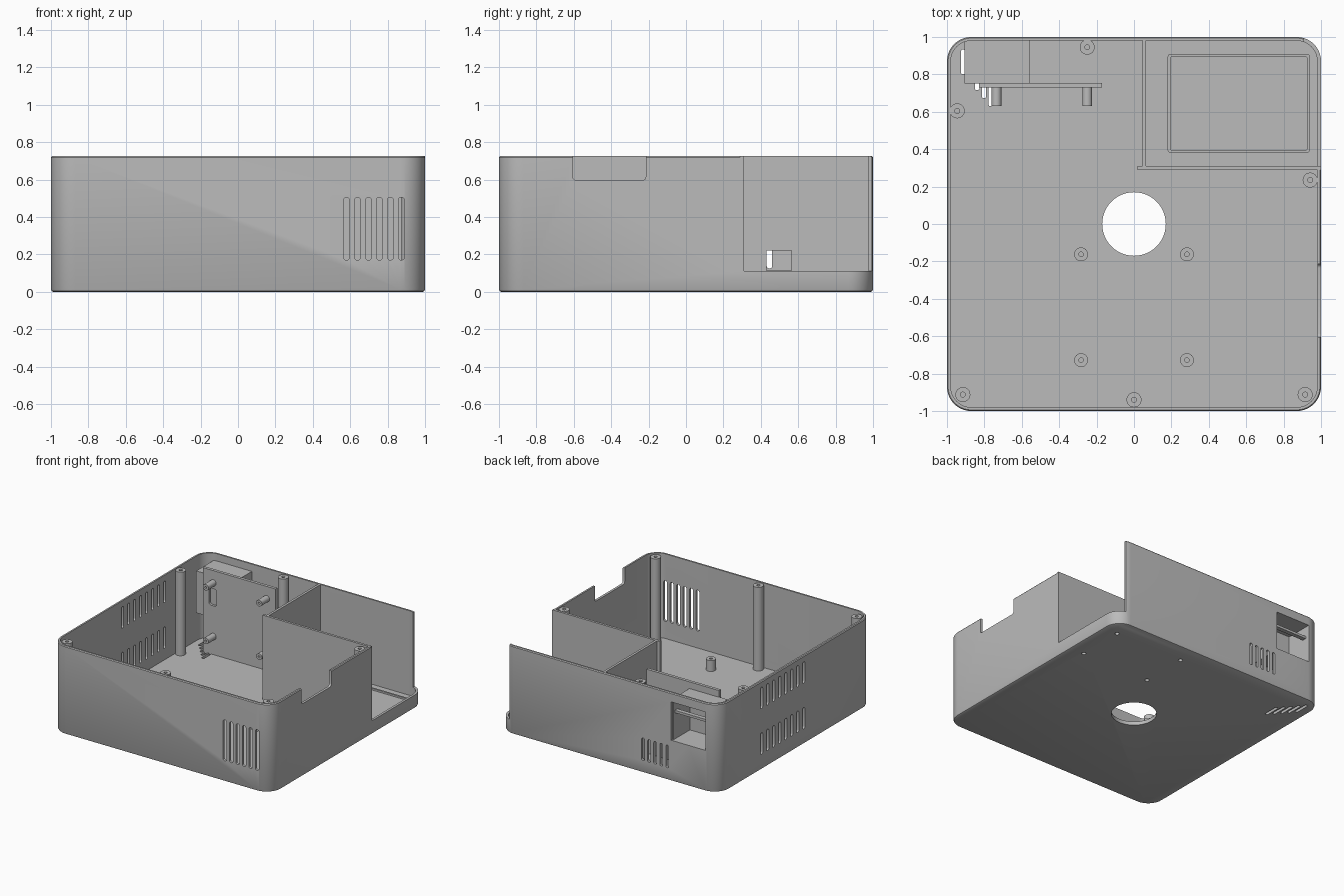
import bpy, bmesh, math
from mathutils import Vector

if "Cube" in bpy.data.objects:
    bpy.data.objects.remove(bpy.data.objects["Cube"])

grey = bpy.data.materials.new("plain grey")
grey.use_nodes = True
grey.diffuse_color = (0.5, 0.5, 0.5, 1)
grey.node_tree.nodes["Principled BSDF"].inputs["Base Color"].default_value = (0.5, 0.5, 0.5, 1)

H, FLOOR, WALL, R = 0.725, 0.03, 0.02, 0.13


def outline(a0, a1, b0, b1, r, seg=8):
    """Rounded rectangle as 2D points; r = 0 gives four corners."""
    if r <= 0:
        return [(a0, b0), (a1, b0), (a1, b1), (a0, b1)]
    pts = []
    corners = [(a1 - r, b1 - r), (a0 + r, b1 - r), (a0 + r, b0 + r), (a1 - r, b0 + r)]
    for k, (ca, cb) in enumerate(corners):
        for i in range(seg + 1):
            t = (k + i / seg) * math.pi / 2
            pts.append((ca + r * math.cos(t), cb + r * math.sin(t)))
    return pts


def circle(a, b, r, n=24):
    return [(a + r * math.cos(i * math.tau / n), b + r * math.sin(i * math.tau / n)) for i in range(n)]


def place(a, b, c, axis):
    return Vector({"x": (c, a, b), "y": (a, c, b), "z": (a, b, c)}[axis])


def loft(bm, rings, axis="z"):
    """Bridge (outline, depth) rings and cap both ends."""
    loops = [[bm.verts.new(place(a, b, d, axis)) for a, b in pts] for pts, d in rings]
    n = len(loops[0])
    faces = [bm.faces.new((p[i], p[(i + 1) % n], q[(i + 1) % n], q[i]))
             for p, q in zip(loops, loops[1:]) for i in range(n)]
    faces += [bm.faces.new(loops[0]), bm.faces.new(loops[-1])]
    bmesh.ops.recalc_face_normals(bm, faces=faces)


def prism(bm, pts, d0, d1, axis="z"):
    loft(bm, [(pts, d0), (pts, d1)], axis)


def box(bm, x0, x1, y0, y1, z0, z1):
    prism(bm, outline(x0, x1, y0, y1, 0), z0, z1)


def finish(bm, name, cut=None):
    """Turn a bmesh into a part, subtracting the cutter bmesh if given."""
    def make(b, label):
        mesh = bpy.data.meshes.new(label)
        b.to_mesh(mesh)
        b.free()
        obj = bpy.data.objects.new(label, mesh)
        bpy.context.scene.collection.objects.link(obj)
        return obj
    obj = make(bm, name)
    if cut:
        cutter = make(cut, name + "_cutter")
        cutter.hide_render = True
        mod = obj.modifiers.new("cut", "BOOLEAN")
        mod.operation, mod.solver, mod.object = "DIFFERENCE", "EXACT", cutter
        deps = bpy.context.evaluated_depsgraph_get()
        mesh = bpy.data.meshes.new_from_object(obj.evaluated_get(deps))
        obj.modifiers.clear()
        obj.data = mesh
        bpy.data.objects.remove(cutter)
    obj.data.materials.clear()
    obj.data.materials.append(grey)
    bpy.ops.object.select_all(action="DESELECT")
    obj.select_set(True)
    bpy.context.view_layer.objects.active = obj
    bpy.ops.object.shade_smooth_by_angle(angle=math.radians(30))
    return obj


def slots(bm, first, pitch, count, width, z0, z1, d0, d1, axis):
    for i in range(count):
        a = first + i * pitch
        prism(bm, outline(a - width / 2, a + width / 2, z0, z1, width * 0.45, 4), d0, d1, axis)


# Case shell: outer wall up, over the rim and down to the inner floor
def ring(inset, z):
    e = 1 - inset
    return outline(-e, e, -e, e, R - inset, 10), z


shell = bmesh.new()
loft(shell, [ring(0.012, 0), ring(0.004, 0.004), ring(0, 0.012), ring(0, H - 0.007),
             ring(0.006, H), ring(WALL, H), ring(WALL, FLOOR)])

cut = bmesh.new()
# Cable hole and drive screw holes in the floor
prism(cut, circle(0, 0, 0.17, 48), -0.1, 0.1)
for x in (0.25, 0.87):
    for y in (0.45, 0.84):
        prism(cut, circle(x, y, 0.017, 16), -0.1, 0.1)
# Staggered floor vents
for i in range(5):
    x, y = -0.765 - 0.037 * i, 0.63 + 0.043 * i
    prism(cut, outline(x - 0.012, x + 0.012, y, y + 0.13, 0.008, 3), -0.1, 0.1)
# Wall vents: front, back, and two rows on the side
slots(cut, 0.58, 0.0587, 6, 0.03, 0.17, 0.505, -1.1, -0.9, "y")
slots(cut, -0.53, 0.055, 5, 0.026, 0.10, 0.285, 0.9, 1.1, "y")
for z in (0.125, 0.50):
    slots(cut, -0.1, 0.078, 8, 0.03, z, z + 0.175, -1.1, -0.9, "x")
# Socket window in the back, bay opening and cable notch in the side
box(cut, -0.875, -0.565, 0.9, 1.1, 0.335, 0.65)
box(cut, 0.91, 1.2, 0.305, 1.2, 0.11, 1)
prism(cut, outline(-0.605, -0.215, 0.595, 1, 0.02, 4), 0.9, 1.1, "x")
finish(shell, "case_shell", cut)

# Bay partitions
bm = bmesh.new()
box(bm, 0.02, 0.999, 0.29, 0.31, FLOOR - 0.01, H)
finish(bm, "bay_cross_wall")
bm, cut = bmesh.new(), bmesh.new()
box(bm, 0.045, 0.065, 0.30, 0.985, FLOOR - 0.01, H)
box(cut, 0, 0.1, 0.43, 0.565, 0.115, 0.22)
finish(bm, "bay_side_wall", cut)

# Raised frame on the bay floor
bm = bmesh.new()
outer, inner = outline(0.18, 0.94, 0.38, 0.91, 0.015, 3), outline(0.195, 0.925, 0.395, 0.895, 0.008, 3)
loft(bm, [(outer, FLOOR - 0.01), (outer, FLOOR + 0.015), (inner, FLOOR + 0.015), (inner, FLOOR + 0.001)])
finish(bm, "bay_frame")


def post(name, x, y, r, z0, z1, depth, axis="z"):
    """Round post with a blind screw hole in its far end."""
    bm = bmesh.new()
    big, small = circle(x, y, r), circle(x, y, r * 0.33)
    loft(bm, [(big, z0), (big, z1), (small, z1), (small, z1 - depth)], axis)
    finish(bm, name)


# Tall lid posts and short board standoffs
for x, y in ((-0.25, 0.945), (-0.945, 0.605), (0.942, 0.235),
             (-0.915, -0.912), (0.915, -0.912), (0, -0.94)):
    post("lid_post", x, y, 0.04, FLOOR - 0.01, H - 0.008, 0.1)
for x in (-0.283, 0.283):
    for y in (-0.162, -0.728):
        post("board_standoff", x, y, 0.037, FLOOR - 0.01, 0.12, 0.06)

# Upright mounting plate with its pegs
bm, cut = bmesh.new(), bmesh.new()
box(bm, -0.83, -0.17, 0.73, 0.755, FLOOR - 0.01, H - 0.005)
prism(cut, outline(-0.775, -0.705, 0.43, 0.57, 0.02, 4), 0.7, 0.8, "y")
finish(bm, "mounting_plate", cut)
for x in (-0.735, -0.25):
    for z in (0.18, 0.62):
        post("plate_peg", x, z, 0.026, 0.735, 0.63, -0.05, "y")

# Socket housing behind the back window, with its inner bar
bm, cut = bmesh.new(), bmesh.new()
box(bm, -0.905, -0.56, 0.75, 0.985, 0.32, 0.665)
box(cut, -0.875, -0.575, 0.77, 1.1, 0.335, 0.65)
finish(bm, "socket_housing", cut)
bm = bmesh.new()
box(bm, -0.88, -0.57, 0.93, 0.965, 0.55, 0.57)
finish(bm, "socket_bar")
